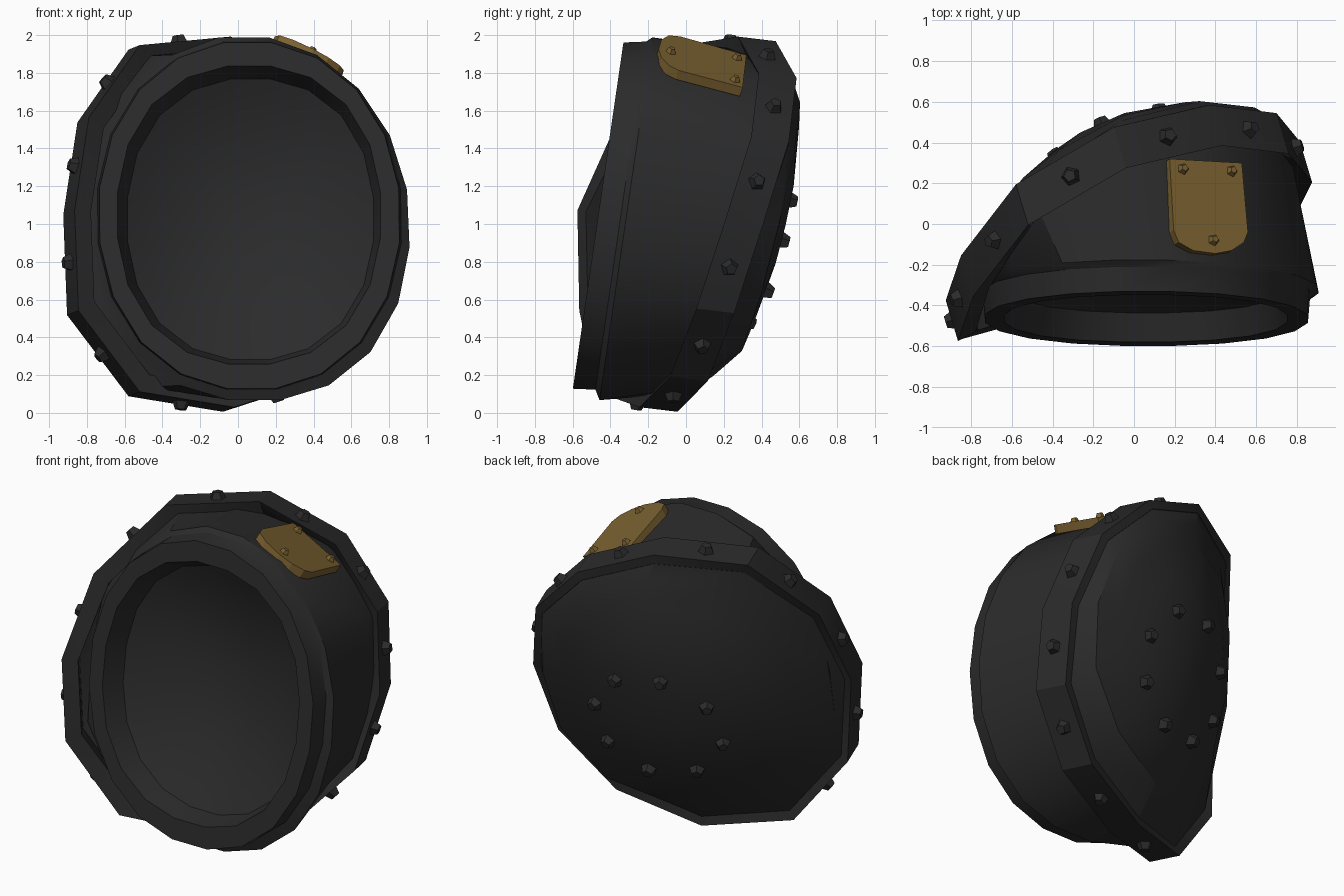
import bpy, bmesh, math
from mathutils import Vector

if "Cube" in bpy.data.objects:
    bpy.data.objects.remove(bpy.data.objects["Cube"])


def material(name, col):
    m = bpy.data.materials.new(name)
    m.diffuse_color = (*col, 1)
    m.use_nodes = True
    m.node_tree.nodes["Principled BSDF"].inputs["Base Color"].default_value = m.diffuse_color
    return m


GREY = material("dark_grey", (0.024, 0.024, 0.024))
GOLD = material("dull_gold", (0.195, 0.12, 0.03))


def finish(name, bm, mat, smooth=True):
    bmesh.ops.recalc_face_normals(bm, faces=bm.faces[:])
    me = bpy.data.meshes.new(name)
    bm.to_mesh(me)
    bm.free()
    me.materials.append(mat)
    ob = bpy.data.objects.new(name, me)
    bpy.context.collection.objects.link(ob)
    if smooth:
        bpy.ops.object.select_all(action='DESELECT')
        ob.select_set(True)
        bpy.context.view_layer.objects.active = ob
        bpy.ops.object.shade_smooth_by_angle(angle=math.radians(28))
    return ob


def loft(name, rings, mat, closed=False, cap_end=False):
    bm = bmesh.new()
    rows = [[bm.verts.new(p) for p in r] for r in rings]
    n = len(rows[0])
    pairs = list(zip(rows, rows[1:])) + ([(rows[-1], rows[0])] if closed else [])
    for a, b in pairs:
        for i in range(n):
            bm.faces.new((a[i], a[(i + 1) % n], b[(i + 1) % n], b[i]))
    if cap_end:
        c = bm.verts.new(sum((v.co for v in rows[-1]), Vector()) / n)
        for i in range(n):
            bm.faces.new((rows[-1][i], rows[-1][(i + 1) % n], c))
    return finish(name, bm, mat)


CX, CZ = -0.03, 1.0
# Twelve corners of the band
outline = [Vector(p) for p in (
    (-0.07, 0.36, 1.98), (0.40, 0.47, 1.785), (0.73, 0.43, 1.45), (0.845, 0.29, 1.0),
    (0.77, 0.14, 0.54), (0.45, 0.0, 0.18), (-0.05, -0.16, 0.018), (-0.55, -0.39, 0.10),
    (-0.875, -0.48, 0.53), (-0.895, -0.49, 1.06), (-0.82, -0.27, 1.55), (-0.55, 0.08, 1.935))]


def band_y(x, z):      # saddle surface the band follows
    return max(-0.48, -0.16 + 0.43 * x + 0.28 * z - 0.23 * x * x)


def lip_y(z):          # tilted plane of the front opening
    return -0.6 + 0.146 * (z - 0.12)


def dome_y(x, z):      # bulging back plate, fuller on the left
    s2 = ((x - CX) / 0.88) ** 2 + ((z - CZ) / 0.98) ** 2
    return band_y(x, z) + 0.15 + (0.235 - 0.19 * x) * (1 - s2) - 0.05 * (z - 1)


def oval(cx, cz, rx, rz, depth, low=2.25, high=2.25, lean=0.0, n=20):
    pts = []
    for i in range(n):
        a = math.tau * (i + 0.5) / n
        c, s = math.cos(a), math.sin(a)
        p = high if s > 0 else low
        k = (abs(c) ** p + abs(s) ** p) ** (-1 / p)
        z = cz + rz * k * s
        pts.append(Vector((cx + rx * k * c - lean * s, lip_y(z) + depth, z)))
    return pts


def polygon_ring(scale, n=20):   # band outline resampled to match the ovals
    pts = []
    for i in range(n):
        a = math.tau * (i + 0.5) / n
        d = (math.cos(a), math.sin(a))
        r = 9
        for p, q in zip(outline, outline[1:] + outline[:1]):
            nx, nz = p.z - q.z, q.x - p.x
            dot = nx * d[0] + nz * d[1]
            if dot > 1e-6:
                r = min(r, (nx * (p.x - CX) + nz * (p.z - CZ)) / dot)
        x, z = CX + scale * r * d[0], CZ + scale * r * d[1]
        pts.append(Vector((x, max(band_y(x, z), lip_y(z) + 0.18), z)))
    return pts


# Hollow body with front lip and shallow inner bowl
rings = [
    polygon_ring(0.95),
    oval(0.06, 1.03, 0.85, 0.97, 0.15, 2.2, 2.0, 0.03),
    oval(0.06, 1.045, 0.81, 0.93, 0.12, 2.15, 2.1, 0.01),
    oval(0.06, 1.045, 0.80, 0.925, 0.0, 2.15, 2.1, 0.01),
    oval(0.058, 1.048, 0.70, 0.795, 0.0),
    oval(0.066, 1.025, 0.655, 0.748, 0.14),
]
for k in (0.9, 0.75, 0.55, 0.35, 0.15):
    rings.append(oval(0.066, 1.025, 0.655 * k, 0.748 * k, 0.14 + 0.2 * (1 - k * k)))
loft("hollow_body", rings, GREY, cap_end=True)


# Twelve-sided band around the back
def band_ring(k, dx, dy, dz):
    return [Vector((CX + k * (p.x - CX) + dx, p.y + dy, CZ + k * (p.z - CZ) + dz))
            for p in outline]


front, back = band_ring(1, 0.03, -0.085, 0.012), band_ring(1, -0.03, 0.115, -0.012)
loft("rivet_band", [band_ring(0.9, 0.03, -0.04, 0.012), front, back,
                    band_ring(0.94, -0.03, 0.11, -0.012), band_ring(0.88, -0.03, 0.03, -0.012)],
     GREY, closed=True)

# Domed back plate
rings = [band_ring(0.945, -0.03, 0.105, -0.012)]
for k in (0.82, 0.65, 0.45, 0.22):
    ring = []
    for p in outline:
        x, z = CX + k * (p.x - CX), CZ + k * (p.z - CZ)
        ring.append(Vector((x, dome_y(x, z), z)))
    rings.append(ring)
loft("back_plate", rings, GREY, cap_end=True)


# Five-sided tapered rivets
def rivet(name, pos, normal, r, h, mat):
    bm = bmesh.new()
    bmesh.ops.create_cone(bm, cap_ends=True, segments=5, radius1=r, radius2=r * 0.55, depth=h)
    rot = Vector(normal).to_track_quat('Z', 'Y')
    for v in bm.verts:
        v.co = rot @ v.co + Vector(pos)
    finish(name, bm, mat, smooth=False)


centre = Vector((CX, 0, CZ))
for i in range(12):
    j = (i + 1) % 12
    mid = (front[i] + front[j] + back[i] + back[j]) / 4
    n = (front[j] - front[i]).cross(back[i] - front[i]).normalized()
    if n.dot(mid - centre) < 0:
        n = -n
    rivet(f"band_rivet_{i + 1}", mid + n * 0.012, n, 0.056, 0.06, GREY)

for i in range(8):
    a = math.radians(15 + 45 * i)
    x, z, e = -0.06 + 0.37 * math.cos(a), 0.82 + 0.35 * math.sin(a), 0.02
    n = Vector((-(dome_y(x + e, z) - dome_y(x - e, z)) / (2 * e), 1,
                -(dome_y(x, z + e) - dome_y(x, z - e)) / (2 * e))).normalized()
    rivet(f"plate_rivet_{i + 1}", Vector((x, dome_y(x, z), z)) + n * 0.008, n, 0.055, 0.06, GREY)


# Gold tab on the top right
def tab_z(x, y):
    return 2.012 - 0.5 * (x - 0.2) - 0.31 * (y + 0.1)


shape = [(0.175, 0.32), (0.53, 0.30), (0.56, -0.04), (0.54, -0.09), (0.48, -0.13),
         (0.40, -0.145), (0.29, -0.13), (0.22, -0.09), (0.195, -0.03)]
normal = Vector((0.5, 0.31, 1)).normalized()
bm = bmesh.new()
top = [bm.verts.new((x, y, tab_z(x, y))) for x, y in shape]
low = [bm.verts.new(v.co - normal * 0.055) for v in top]
bm.faces.new(top)
bm.faces.new(low[::-1])
for i in range(len(top)):
    j = (i + 1) % len(top)
    bm.faces.new((top[i], low[i], low[j], top[j]))
finish("gold_tab", bm, GOLD, smooth=False)
for i, (x, y) in enumerate([(0.24, 0.27), (0.48, 0.26), (0.39, -0.08)]):
    rivet(f"tab_rivet_{i + 1}", Vector((x, y, tab_z(x, y))) + normal * 0.01, normal, 0.032, 0.03, GOLD)
